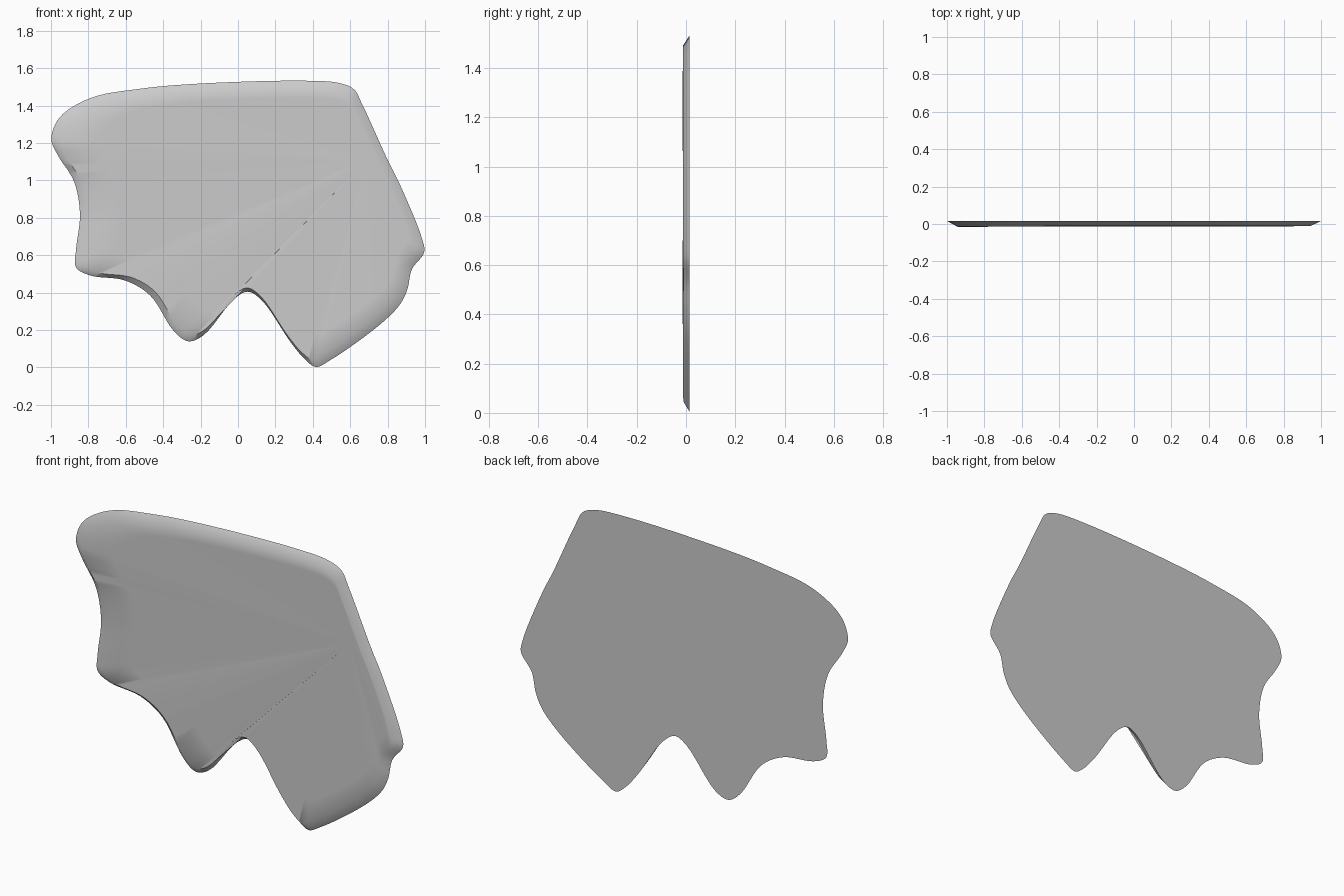
import bpy, bmesh, math
from mathutils import Vector

if "Cube" in bpy.data.objects:
    bpy.data.objects.remove(bpy.data.objects["Cube"])

# Outline of the wing: x, z, and depth of the front face (y) at that rim point
RIM = [
    (-.998, 1.22, -.015), (-.955, 1.335, -.014), (-.79, 1.44, -.013), (-.525, 1.49, -.012),
    (-.2, 1.518, -.012), (.36, 1.533, -.012), (.545, 1.52, -.012), (.62, 1.487, -.012),
    (.665, 1.405, -.012), (.80, 1.11, -.012), (.865, .98, -.012), (.985, .685, -.012),
    (.995, .615, -.012), (.93, .525, -.010), (.905, .417, -.012), (.866, .337, -.013),
    (.76, .23, -.013), (.49, .037, -.012), (.417, .003, -.010), (.358, .043, -.010),
    (.278, .14, -.011), (.128, .358, -.013), (.053, .405, -.014), (-.016, .37, -.013),
    (-.187, .17, -.010), (-.267, .14, -.009), (-.342, .193, -.011), (-.47, .385, -.014),
    (-.604, .465, -.012), (-.79, .492, -.008), (-.866, .535, -.008), (-.866, .63, -.009),
    (-.845, .82, -.010), (-.877, .995, -.012), (-.963, 1.134, -.014),
]
BACK_Y = .015
CENTRE = Vector((0, .77))
INSET = .945
HUB = Vector((.69, -.012, 1.11))
STEPS, RINGS = 6, 8


def spline(points, steps):
    """Closed centripetal Catmull-Rom curve; depth is interpolated linearly for crisp folds."""
    out, n = [], len(points)
    for i in range(n):
        q = [points[(i + k - 1) % n] for k in range(4)]
        p = [Vector(v[:2]) for v in q]
        t = [0.0]
        for a, b in zip(p, p[1:]):
            t.append(t[-1] + math.sqrt((b - a).length))
        for s in range(steps):
            f = s / steps
            u = t[1] + (t[2] - t[1]) * f
            mix = lambda a, b, ta, tb: a.lerp(b, (u - ta) / (tb - ta))
            a1, a2, a3 = (mix(p[k], p[k + 1], t[k], t[k + 1]) for k in range(3))
            b1, b2 = mix(a1, a2, t[0], t[2]), mix(a2, a3, t[1], t[3])
            c = mix(b1, b2, t[1], t[2])
            out.append((c, q[1][2] * (1 - f) + q[2][2] * f))
    return out


bm = bmesh.new()
curve = spline(RIM, STEPS)
n = len(curve)

# Flat back, then the sloping rim, then rings of the pleated front closing on the hub
back = [bm.verts.new((c.x, BACK_Y, c.y)) for c, d in curve]
loops = [back]
for r in range(RINGS):
    ring = []
    for c, d in curve:
        p = CENTRE + (c - CENTRE) * INSET
        ring.append(bm.verts.new(Vector((p.x, d, p.y)).lerp(HUB, r / RINGS)))
    loops.append(ring)
for a, b in zip(loops, loops[1:]):
    for i in range(n):
        j = (i + 1) % n
        bm.faces.new((a[i], a[j], b[j], b[i]))
hub = bm.verts.new(HUB)
for i in range(n):
    bm.faces.new((loops[-1][i], loops[-1][(i + 1) % n], hub))
bm.faces.new(back[::-1])
bmesh.ops.recalc_face_normals(bm, faces=bm.faces)

mesh = bpy.data.meshes.new("wing_membrane")
bm.to_mesh(mesh)
bm.free()
wing = bpy.data.objects.new("wing_membrane", mesh)
bpy.context.collection.objects.link(wing)
bpy.context.view_layer.objects.active = wing
wing.select_set(True)
bpy.ops.object.shade_smooth_by_angle(angle=math.radians(40))
